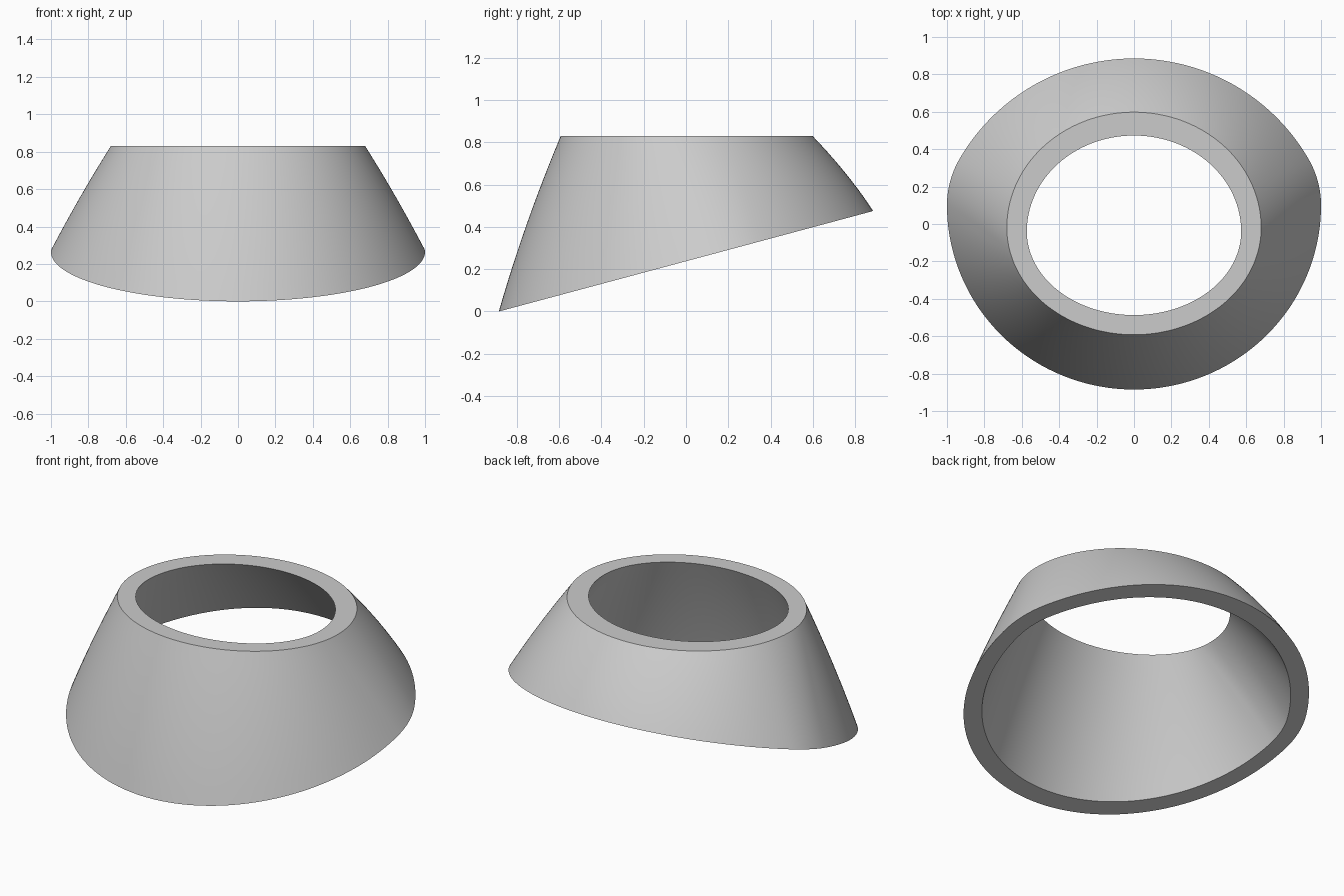
import bpy, bmesh
from math import sin, cos, atan2, pi, radians, copysign

cube = bpy.data.objects.get("Cube")
if cube:
    bpy.data.objects.remove(cube, do_unlink=True)

SEGMENTS, LEVELS = 192, 10
TOP_Z, WALL = 0.83, 0.1


def half_ellipses(phi, a, mid, front, back):
    """Point whose outward normal has angle phi, on an egg of two half ellipses."""
    b = back if phi > 0 else front
    t = atan2(b * sin(phi), a * cos(phi))
    return a * cos(t), mid + b * sin(t)


def base_outline(phi, inset):
    """Round front, tight side corners and a broad back arc."""
    if phi > radians(30):
        x, y = 1.079 * cos(phi), -0.194 + 1.079 * sin(phi)
    elif phi > 0:
        x, y = 0.51 + 0.49 * cos(phi), 0.1 + 0.49 * sin(phi)
    else:
        x, y = half_ellipses(phi, 1, 0.1, 0.985, 0.985)
    return x - inset * cos(phi), y - inset * sin(phi)


def wall_point(angle, t, inner):
    """Point on the wall, t running from the slanted base to the flat rim."""
    side = copysign(1, cos(angle))
    phi = atan2(sin(angle), abs(cos(angle)))
    bx, by = base_outline(phi, WALL if inner else 0)
    bz = 0.2375 + 0.2684 * by
    lean = phi - radians(14) * cos(phi)
    if inner:
        tx, ty = half_ellipses(lean, 0.573, -0.04, 0.447, 0.513)
    else:
        tx, ty = half_ellipses(lean, 0.68, -0.02, 0.572, 0.618)
    bulge = t * (1 - t) * (0.025 + 0.03 * abs(sin(phi)))
    x = bx + (tx - bx) * t + bulge * cos(phi)
    y = by + (ty - by) * t + bulge * sin(phi)
    return side * x, y, bz + (TOP_Z - bz) * t


# Closed cross-section: up the outside, over the rim, down the inside
section = [(k / LEVELS, False) for k in range(LEVELS + 1)]
section += [(k / LEVELS, True) for k in range(LEVELS, -1, -1)]

bm = bmesh.new()
rings = [[bm.verts.new(wall_point(2 * pi * (i + 0.5) / SEGMENTS, t, inner))
          for i in range(SEGMENTS)] for t, inner in section]
for r, ring in enumerate(rings):
    above = rings[(r + 1) % len(rings)]
    for i in range(SEGMENTS):
        j = (i + 1) % SEGMENTS
        bm.faces.new((ring[i], ring[j], above[j], above[i]))
bmesh.ops.recalc_face_normals(bm, faces=bm.faces)

mesh = bpy.data.meshes.new("tapered_collar")
bm.to_mesh(mesh)
bm.free()
collar = bpy.data.objects.new("tapered_collar", mesh)
bpy.context.collection.objects.link(collar)

# Plain grey material
grey = bpy.data.materials.new("light_grey")
grey.use_nodes = True
colour = (0.6, 0.6, 0.6, 1)
grey.diffuse_color = colour
grey.node_tree.nodes["Principled BSDF"].inputs["Base Color"].default_value = colour
mesh.materials.append(grey)

# Smooth walls with crisp rim and base edges
bpy.ops.object.select_all(action="DESELECT")
collar.select_set(True)
bpy.context.view_layer.objects.active = collar
bpy.ops.object.shade_smooth_by_angle(angle=radians(30))
